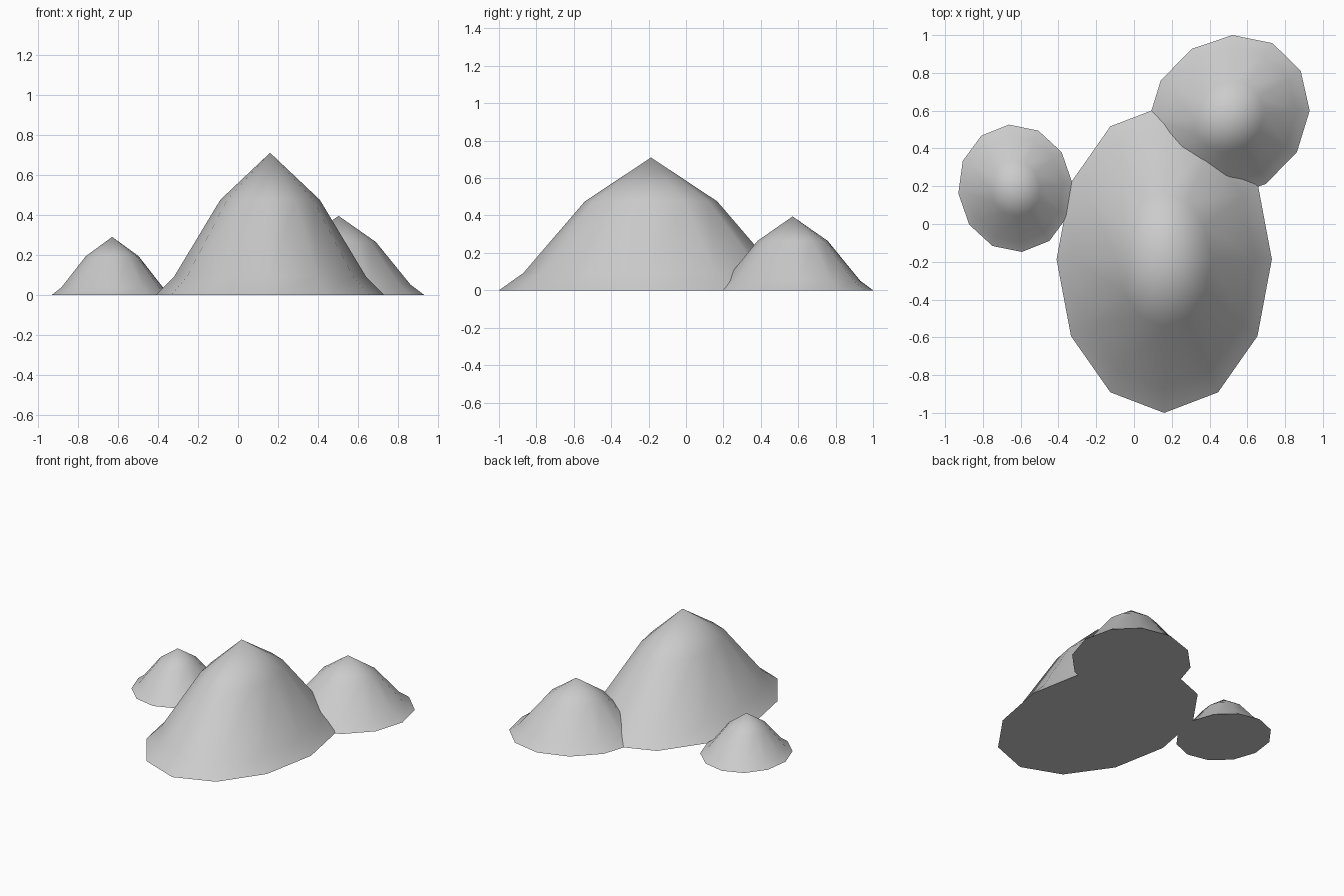
import bpy, bmesh, math
from mathutils import Vector

if "Cube" in bpy.data.objects:
    bpy.data.objects.remove(bpy.data.objects["Cube"])

SIDES = 12
# Shared bell-shaped slope: (fraction of base radius, fraction of height)
PROFILE = [(1.0, 0.0), (0.84, 0.13), (0.435, 0.67)]


def mound(name, center, axis_x, axis_y, height):
    """Closed twelve-sided mound; the two axes are the base's half-axes."""
    c, u, v = Vector(center), Vector(axis_x), Vector(axis_y)
    bm = bmesh.new()
    rings = []
    for r, h in PROFILE:
        ring = []
        for i in range(SIDES):
            a = 2 * math.pi * i / SIDES
            p = (u * math.cos(a) + v * math.sin(a)) * r
            ring.append(bm.verts.new((p.x, p.y, h * height)))
        rings.append(ring)
    peak = bm.verts.new((0, 0, height))
    bm.faces.new(rings[0][::-1])
    for i in range(SIDES):
        j = (i + 1) % SIDES
        for low, high in zip(rings, rings[1:]):
            bm.faces.new((low[i], low[j], high[j], high[i]))
        bm.faces.new((rings[-1][i], rings[-1][j], peak))
    mesh = bpy.data.meshes.new(name)
    bm.to_mesh(mesh)
    bm.free()
    ob = bpy.data.objects.new(name, mesh)
    ob.location = (c.x, c.y, 0)
    bpy.context.collection.objects.link(ob)
    # Smooth slopes with a crisp base rim
    bpy.ops.object.select_all(action='DESELECT')
    ob.select_set(True)
    bpy.context.view_layer.objects.active = ob
    bpy.ops.object.shade_smooth_by_angle(angle=math.radians(40))
    return ob


# Large central mound and its two smaller neighbours
mound("large_mound", (0.16, -0.187), (0.57, 0), (0, 0.813), 0.71)
mound("back_right_mound", (0.502, 0.57), (0.428, 0.03), (0.02, 0.43), 0.395)
mound("small_left_mound", (-0.628, 0.189), (0.302, 0.027), (-0.034, 0.337), 0.29)
